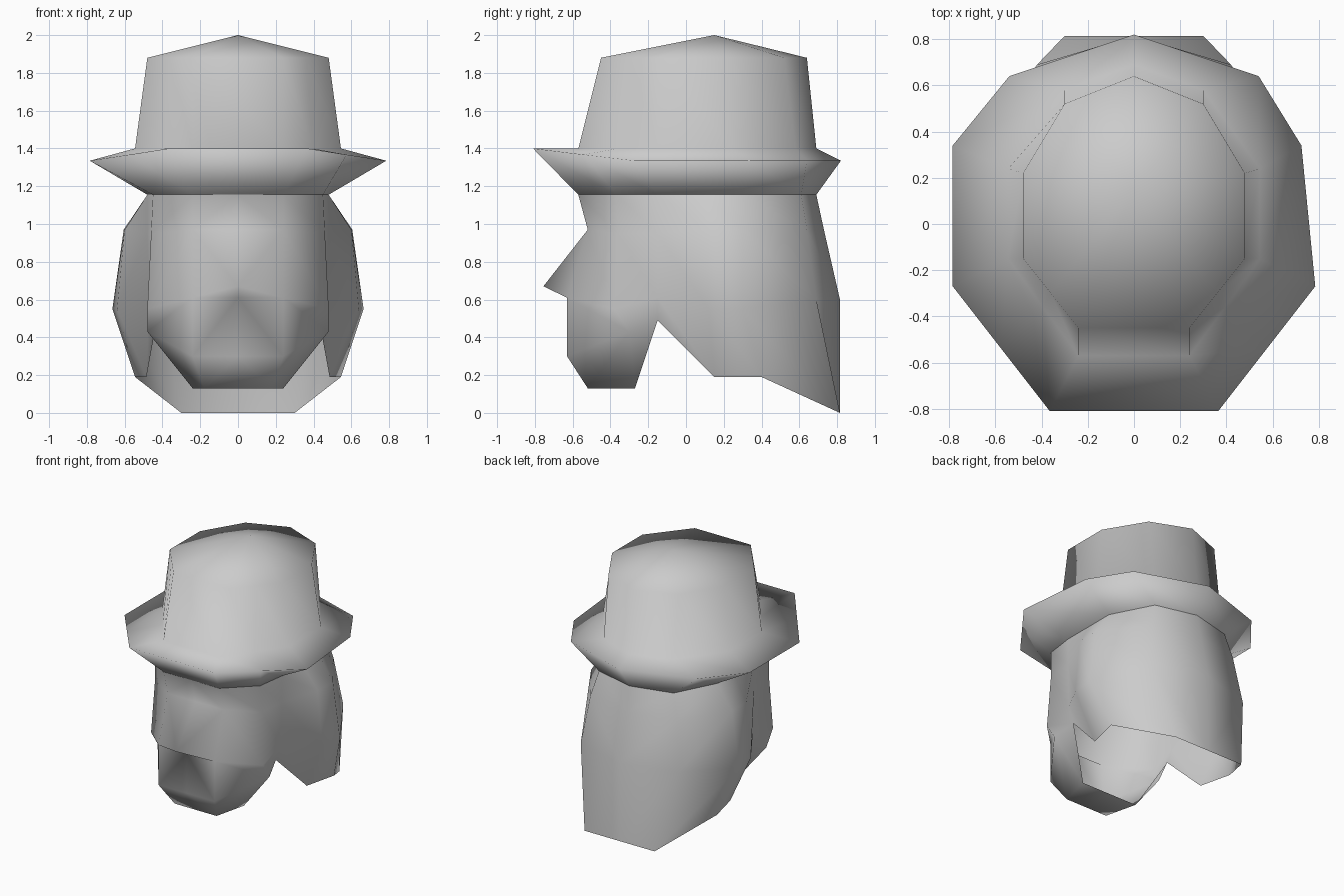
import bpy, bmesh, math

cube = bpy.data.objects.get("Cube")
if cube:
    bpy.data.objects.remove(cube, do_unlink=True)

grey = bpy.data.materials.new("light_grey")
grey.use_nodes = True
colour = (0.6, 0.6, 0.6, 1)
grey.diffuse_color = colour
grey.node_tree.nodes["Principled BSDF"].inputs["Base Color"].default_value = colour


def mirrored(p):
    return (-p[0], p[1], p[2])


def build(name, faces):
    """Make a welded, smooth-shaded object from a list of corner lists."""
    bm = bmesh.new()
    for corners in faces:
        bm.faces.new([bm.verts.new(p) for p in corners])
    bmesh.ops.remove_doubles(bm, verts=bm.verts, dist=0.001)
    bmesh.ops.recalc_face_normals(bm, faces=bm.faces)
    mesh = bpy.data.meshes.new(name)
    bm.to_mesh(mesh)
    bm.free()
    mesh.materials.append(grey)
    obj = bpy.data.objects.new(name, mesh)
    bpy.context.collection.objects.link(obj)
    bpy.ops.object.select_all(action="DESELECT")
    obj.select_set(True)
    bpy.context.view_layer.objects.active = obj
    bpy.ops.object.shade_smooth_by_angle(angle=math.pi)


def bridge(a, b, closed=False):
    """Quads between two point rows of equal length."""
    n = len(a)
    return [[a[i], a[(i + 1) % n], b[(i + 1) % n], b[i]]
            for i in range(n if closed else n - 1)]


def ring(half, z):
    """Closed ring from right-hand points ending on the centre line."""
    pts = [(x, y, z) for x, y in half]
    return pts + [mirrored(p) for p in reversed(pts[:-1])]


# Hat: crown with a low peak, brim top and brim underside
top = ring([(.24, -.45), (.36, -.3), (.48, -.15), (.48, .22), (.3, .52), (0, .64)], 1.88)
base = ring([(.24, -.57), (.395, -.36), (.545, -.15), (.545, .24), (.3, .58), (0, .69)], 1.4)
rim = ring([(.365, -.81), (.575, -.54), (.785, -.27), (.725, .34), (.54, .64), (0, .82)], 1.335)
band = ring([(.24, -.57), (.45, -.37), (.48, -.15), (.48, .3), (.32, .61), (0, .69)], 1.155)
for i, height in ((0, 1.4), (1, 1.367)):
    rim[i] = (rim[i][0], rim[i][1], height)
    rim[-1 - i] = mirrored(rim[i])
rim[7] = (-.785, .34, 1.335)
peak = (0, .15, 2)
hat = [[top[i - 1], top[i], peak] for i in range(len(top))]
for upper, lower in ((top, base), (base, rim), (rim, band)):
    hat += bridge(upper, lower, closed=True)
build("hat", hat)

# Face, side and back columns, each listed from the hat band downwards
cheek = [(.24, -.57, 1.155), (.24, -.52, .97), (.24, -.63, .61), (.24, -.63, .3)]
jaw = [(.45, -.37, 1.155), (.46, -.36, .95), (.48, -.38, .55), (.48, -.3, .43)]
temple = [(.48, -.15, 1.155), (.48, -.15, .95), (.47, -.15, .61), (.43, -.15, .49)]
side = [(.48, .1, 1.155), (.6, .12, .97), (.64, .12, .55), (.485, .15, .19)]
rear = [(.48, .3, 1.155), (.605, .3, .97), (.665, .3, .55), (.545, .4, .19)]
corner = [(.32, .61, 1.155), (.37, .64, .97), (.42, .69, .6), (.3, .815, 0)]
back = [(0, .69, 1.155), (0, .73, .97), (0, .815, .6), (0, .815, 0)]
columns = [cheek, jaw, temple, side, rear, corner, back]
half = []
for a, b in zip(columns, columns[1:]):
    half += bridge(a, b)

# Front panel between the cheeks, with a pointed nose
middle = [(0, y, z) for _, y, z in cheek]
half += bridge(middle[:2], cheek[:2]) + bridge(middle[2:], cheek[2:])
nose = (0, -.755, .67)
half.append([middle[1], cheek[1], nose])
half.append([cheek[1], cheek[2], nose])
half.append([cheek[2], middle[2], nose])

# Chin, open behind
chin = [(.18, -.52, .13), (.24, -.27, .13)]
chin_middle = [(0, y, z) for _, y, z in chin]
half += bridge([middle[3]] + chin_middle, [cheek[3]] + chin)
half.append([cheek[3], jaw[3], chin[0]])
half.append([chin[0], jaw[3], chin[1]])
half.append([chin[1], jaw[3], temple[3]])

build("head", half + [[mirrored(p) for p in f] for f in half])
